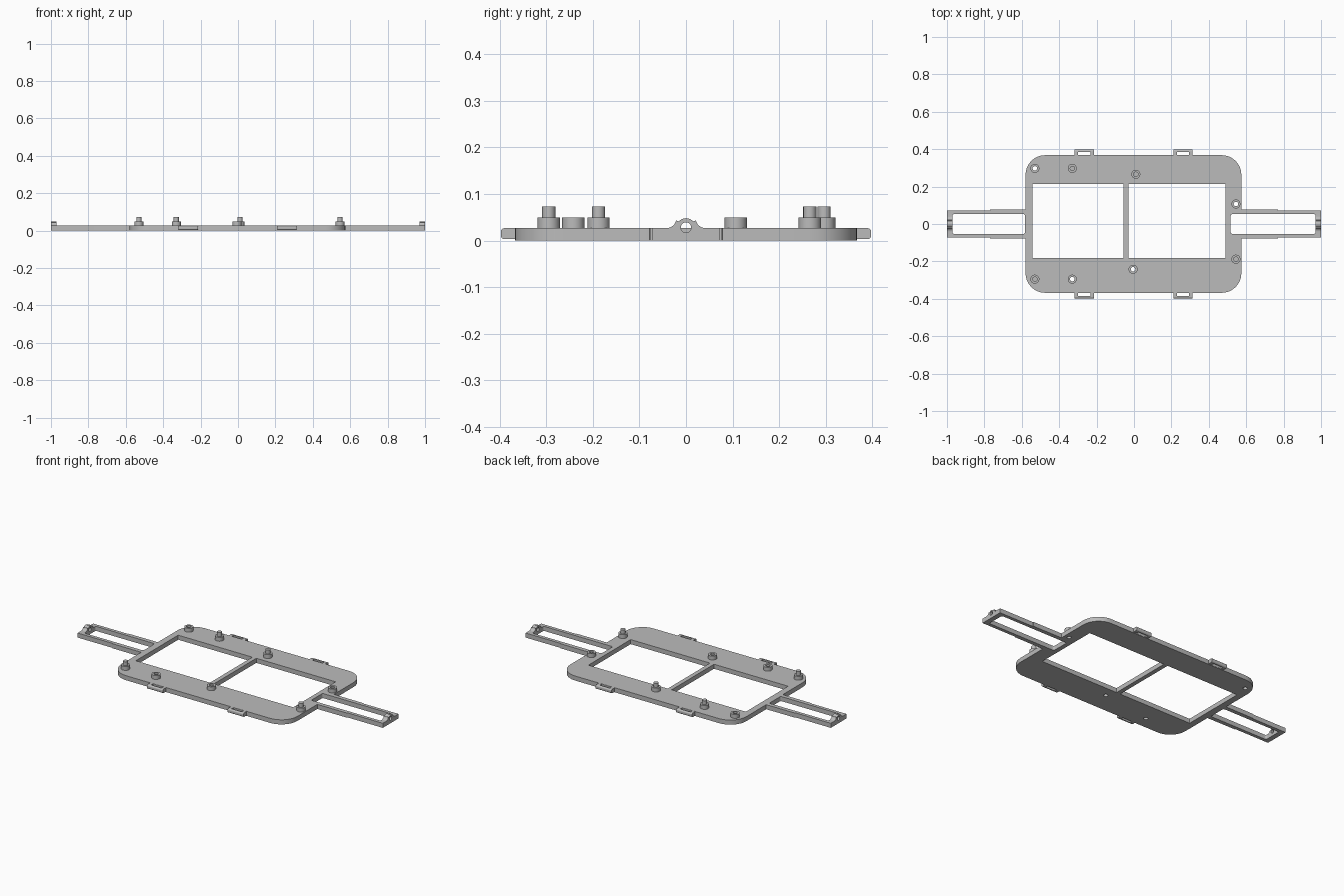
import bpy, bmesh
from math import sin, cos, pi, radians

cube = bpy.data.objects.get("Cube")
if cube:
    bpy.data.objects.remove(cube)

grey = bpy.data.materials.new("light_grey")
grey.use_nodes = True
colour = (0.5, 0.5, 0.5, 1)
grey.diffuse_color = colour
grey.node_tree.nodes["Principled BSDF"].inputs["Base Color"].default_value = colour

THICK = 0.027


def arc(cx, cy, r, start, end, steps=8):
    angles = [radians(start + (end - start) * i / steps) for i in range(steps + 1)]
    return [(cx + r * cos(a), cy + r * sin(a)) for a in angles]


def rounded_rect(x0, x1, y0, y1, r=0.0):
    if r == 0:
        return [(x0, y0), (x1, y0), (x1, y1), (x0, y1)]
    return (arc(x1 - r, y0 + r, r, -90, 0) + arc(x1 - r, y1 - r, r, 0, 90)
            + arc(x0 + r, y1 - r, r, 90, 180) + arc(x0 + r, y0 + r, r, 180, 270))


def circle(x, y, r):
    return arc(x, y, r, 0, 360, 32)[:-1]


def prism(name, outline, low, high, along_x=False):
    """Extrude an outline along z, or a y-z outline along x."""
    bm = bmesh.new()
    place = (lambda u, v, w: (w, u, v)) if along_x else (lambda u, v, w: (u, v, w))
    bottom = [bm.verts.new(place(u, v, low)) for u, v in outline]
    top = [bm.verts.new(place(u, v, high)) for u, v in outline]
    bm.faces.new(bottom[::-1])
    bm.faces.new(top)
    n = len(outline)
    for i in range(n):
        j = (i + 1) % n
        bm.faces.new((bottom[i], bottom[j], top[j], top[i]))
    mesh = bpy.data.meshes.new(name)
    bm.to_mesh(mesh)
    bm.free()
    mesh.materials.append(grey)
    obj = bpy.data.objects.new(name, mesh)
    bpy.context.collection.objects.link(obj)
    return obj


def combine(target, other, operation):
    mod = target.modifiers.new("shape", "BOOLEAN")
    mod.operation, mod.solver, mod.object = operation, "EXACT", other
    bpy.context.view_layer.objects.active = target
    bpy.ops.object.modifier_apply(modifier=mod.name)
    bpy.data.objects.remove(other)


def cut(target, outline, along_x=False, low=-0.05, high=0.15):
    combine(target, prism("cutter", outline, low, high, along_x), "DIFFERENCE")


parts = []

# Main plate with its two arms
plate = prism("base_plate", rounded_rect(-0.58, 0.574, -0.368, 0.368, 0.105), 0, THICK)
parts.append(plate)
for side in (-1, 1):
    outline = [(0.56, -0.078), (0.77, -0.077), (0.77, -0.073), (1, -0.073),
               (1, 0.073), (0.77, 0.073), (0.77, 0.077), (0.56, 0.078)]
    if side < 0:
        outline = [(-x, y) for x, y in reversed(outline)]
    combine(plate, prism("arm", outline, 0, THICK), "UNION")

# Windows in the plate and slots in the arms
cut(plate, rounded_rect(-0.542, -0.056, -0.182, 0.214))
cut(plate, rounded_rect(-0.03, 0.49, -0.182, 0.214))
cut(plate, rounded_rect(-0.97, -0.583, -0.053, 0.053, 0.01))
cut(plate, rounded_rect(0.517, 0.97, -0.053, 0.053, 0.01))

# Pivot lugs on the arm ends, with concave fillets into the arm
lug_half = arc(0.041, THICK + 0.02, 0.02, 270, 190)
lug = lug_half + arc(0, 0.028, 0.02, 40, 140) + [(-y, z) for y, z in reversed(lug_half)]
for name, low in (("right_lug", -1), ("left_lug", 0.97)):
    combine(plate, prism(name, lug + [(-0.041, 0.015), (0.041, 0.015)],
                         low, low + 0.03, True), "UNION")
cut(plate, circle(0, 0.028, 0.011), True, -1.1, -0.9)
cut(plate, circle(0, 0.028, 0.011), True, 0.9, 1.1)

# Strap loops on the front and back edges
for x in (-0.266, 0.262):
    for side, label in ((-1, "front"), (1, "back")):
        y0, y1 = sorted((side * 0.36, side * 0.398))
        loop = prism(label + "_strap_loop", rounded_rect(y0, y1, 0.003, 0.0265, 0.008),
                     x - 0.052, x + 0.052, True)
        s0, s1 = sorted((side * 0.369, side * 0.386))
        cut(loop, rounded_rect(x - 0.033, x + 0.033, s0, s1))
        parts.append(loop)

# Standoffs: half carry a pin, half have a hole through the plate
pinned = [(-0.53, -0.295), (-0.33, 0.297), (0.01, 0.266), (0.545, -0.188)]
drilled = [(-0.53, 0.297), (-0.33, -0.295), (-0.005, -0.242), (0.545, 0.107)]
for x, y in pinned:
    parts.append(prism("pin_standoff", circle(x, y, 0.024), 0.02, 0.05))
    parts.append(prism("locating_pin", circle(x, y, 0.014), 0.045, 0.073))
for x, y in drilled:
    boss = prism("hollow_standoff", circle(x, y, 0.024), 0.02, 0.05)
    cut(boss, circle(x, y, 0.012))
    cut(plate, circle(x, y, 0.012))
    parts.append(boss)

# Smooth the round walls, keep hard edges
for obj in parts:
    bpy.ops.object.select_all(action="DESELECT")
    obj.select_set(True)
    bpy.context.view_layer.objects.active = obj
    bpy.ops.object.shade_smooth_by_angle(angle=radians(30))
